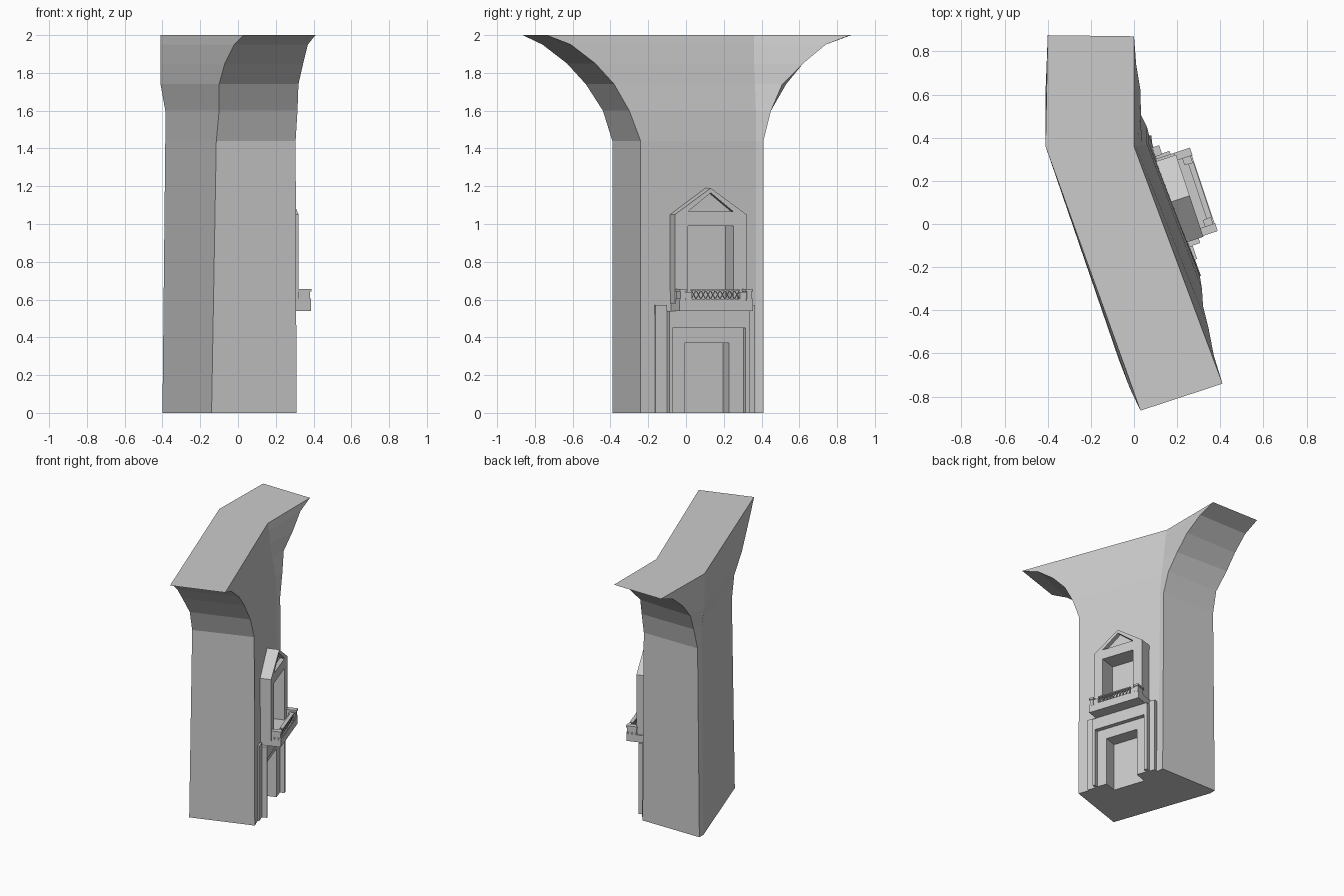
import bpy, bmesh, math
from mathutils import Vector

if "Cube" in bpy.data.objects:
    bpy.data.objects.remove(bpy.data.objects["Cube"])

# Facade frame: u runs along the slanted wall, d points out of it
ORIGIN = Vector((0.31, -0.24, 0))
A = math.atan2(1, 3)
U = Vector((-math.sin(A), math.cos(A), 0))
D = Vector((math.cos(A), math.sin(A), 0))


def finish(name, bm):
    bmesh.ops.recalc_face_normals(bm, faces=bm.faces)
    me = bpy.data.meshes.new(name)
    bm.to_mesh(me)
    bm.free()
    ob = bpy.data.objects.new(name, me)
    bpy.context.collection.objects.link(ob)
    return ob


def loft(name, rings):
    bm = bmesh.new()
    vs = [[bm.verts.new(p) for p in r] for r in rings]
    n = len(vs[0])
    for a, b in zip(vs, vs[1:]):
        for i in range(n):
            j = (i + 1) % n
            bm.faces.new((a[i], a[j], b[j], b[i]))
    bm.faces.new(vs[0])
    bm.faces.new(vs[-1])
    return finish(name, bm)


def prism(name, outline, d0, d1):
    """Extrude a (u, z) outline out of the wall from depth d0 to d1."""
    return loft(name, [[ORIGIN + U * u + D * d + Vector((0, 0, z)) for u, z in outline]
                       for d in (d0, d1)])


def box(name, u0, u1, z0, z1, d0, d1):
    return prism(name, [(u0, z0), (u1, z0), (u1, z1), (u0, z1)], d0, d1)


def cut(ob, cutter):
    m = ob.modifiers.new("cut", 'BOOLEAN')
    m.operation, m.solver, m.object = 'DIFFERENCE', 'EXACT', cutter
    cutter.hide_render = True
    bpy.context.view_layer.objects.active = ob
    bpy.ops.object.modifier_apply(modifier=m.name)
    bpy.data.objects.remove(cutter)


def portal(u0, u1, z0, z1, a0, a1, top):
    """Outline of a block with an opening a0..a1 rising from its base."""
    return [(u0, z0), (a0, z0), (a0, top), (a1, top), (a1, z0), (u1, z0), (u1, z1), (u0, z1)]


# Main wall: front-left, front-right, right bend, back-right, back-left, left bend
levels = [
    (0.00, (-.14, -.39), (.31, -.24), (.085, .37), (.08, .41), (-.40, .41), (-.40, .36)),
    (1.44, (-.115, -.39), (.305, -.24), (.07, .37), (.07, .41), (-.385, .41), (-.385, .36)),
    (1.60, (-.10, -.44), (.315, -.30), (.06, .37), (.06, .45), (-.38, .45), (-.385, .36)),
    (1.74, (-.10, -.53), (.32, -.38), (.035, .365), (.03, .51), (-.41, .53), (-.41, .36)),
    (1.85, (-.07, -.63), (.345, -.48), (.02, .36), (.03, .62), (-.41, .62), (-.41, .36)),
    (1.95, (-.02, -.76), (.37, -.61), (.01, .36), (.01, .74), (-.405, .74), (-.41, .36)),
    (2.00, (.03, -.865), (.41, -.74), (.00, .36), (.00, .87), (-.40, .875), (-.41, .36)),
]
wall = loft("wall", [[(x, y, z) for x, y in pts] for z, *pts in levels])
cut(wall, box("door_cutter", .24, .49, -.1, .37, -.09, .2))
cut(wall, box("window_cutter", .242, .495, .58, .99, -.065, .2))

# Doorway: backing strips, outer surround, recessed inner frame
box("backing_strip_front", .08, .145, 0, .57, -.08, .008)
box("backing_strip_back", .59, .635, 0, .57, -.08, .008)
prism("door_surround", portal(.145, .595, 0, .54, .163, .57, .45), -.08, .045)
prism("door_frame", portal(.16, .575, 0, .46, .24, .49, .37), -.08, .012)

# Window frame with gable and sunken triangular panel
frame = prism("window_frame", [(.168, .58), (.242, .58), (.242, .99), (.495, .99), (.495, .58),
                               (.569, .58), (.569, 1.05), (.3685, 1.19), (.168, 1.05)], -.07, .068)
cut(frame, prism("gable_cutter", [(.24, 1.065), (.495, 1.065), (.3685, 1.165)], .035, .2))

# Balcony slab
box("balcony_slab", .172, .58, .54, .595, -.05, .137)
mid = .376
for s, side in ((-1, "front"), (1, "back")):
    def span(a, b):
        return sorted((mid + s * a, mid + s * b))
    # End posts with base and cap, and low parapet blocks
    box("balcony_post_" + side, *span(.172, .198), .595, .645, .065, .134)
    box("post_cap_" + side, *span(.166, .204), .642, .656, .06, .14)
    box("post_base_" + side, *span(.168, .202), .594, .605, .06, .138)
    box("parapet_" + side, *span(.134, .172), .595, .64, .09, .13)

# Balustrade lattice between two rails
L, R = .242, .51
box("rail_bottom", L, R, .594, .602, .108, .134)
box("rail_top", L, R, .645, .653, .108, .134)
n = 10
step = (R - L) / n
w = .0025
for i in range(n):
    a, b = L + i * step, L + (i + 1) * step
    for p, q, d in ((a, b, .114), (b, a, .122)):
        prism("lattice_bar", [(p - w, .6), (p + w, .6), (q + w, .647), (q - w, .647)], d, d + .006)
